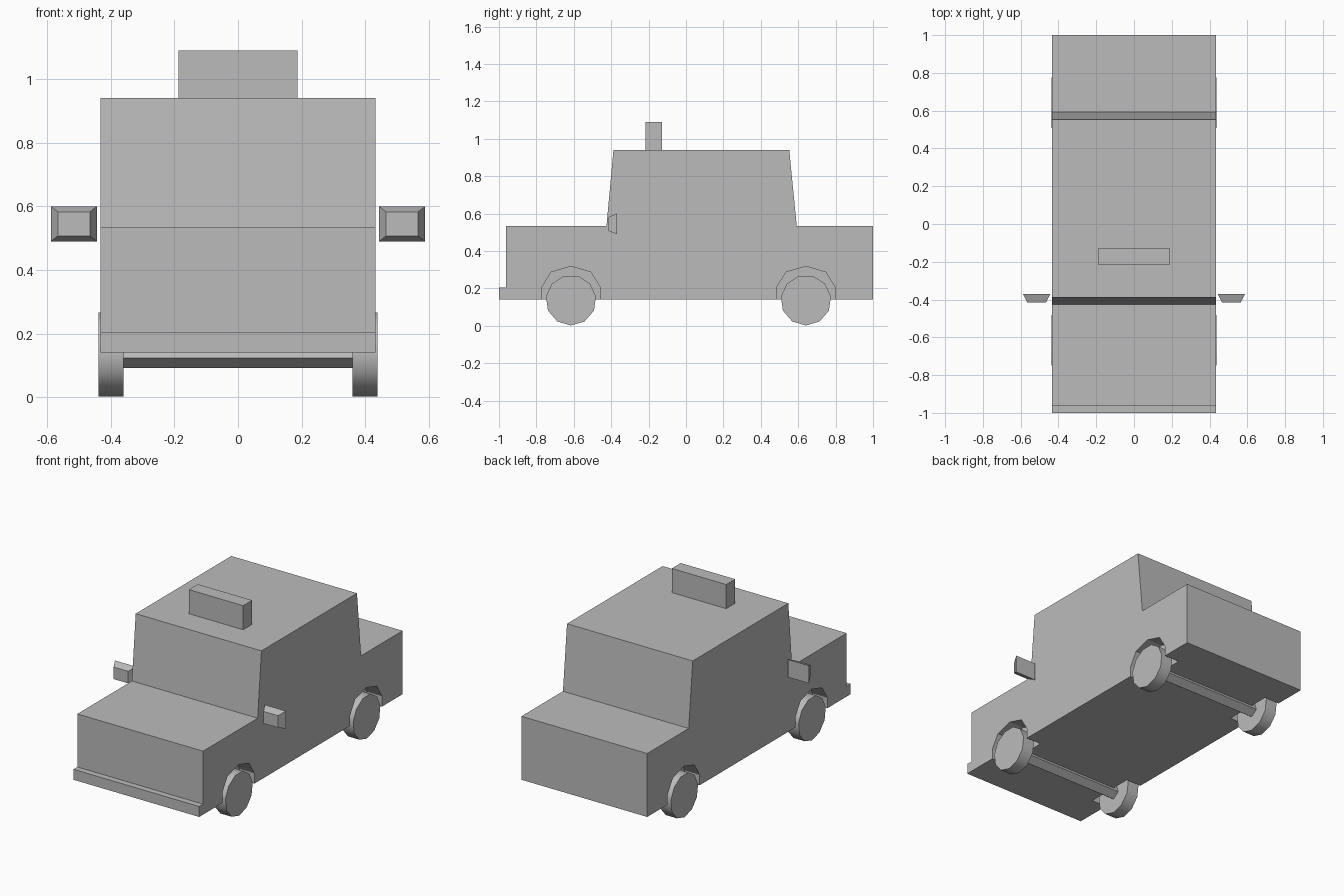
import bpy, bmesh, math
from mathutils import Matrix

if "Cube" in bpy.data.objects:
    bpy.data.objects.remove(bpy.data.objects["Cube"])

grey = bpy.data.materials.new("plain_grey")
grey.use_nodes = True
grey.diffuse_color = (0.5, 0.5, 0.5, 1)
grey.node_tree.nodes["Principled BSDF"].inputs["Base Color"].default_value = (0.5, 0.5, 0.5, 1)


def finish(name, bm):
    bmesh.ops.recalc_face_normals(bm, faces=bm.faces)
    mesh = bpy.data.meshes.new(name)
    bm.to_mesh(mesh)
    bm.free()
    mesh.materials.append(grey)
    obj = bpy.data.objects.new(name, mesh)
    bpy.context.collection.objects.link(obj)
    return obj


def select_only(obj):
    bpy.ops.object.select_all(action="DESELECT")
    obj.select_set(True)
    bpy.context.view_layer.objects.active = obj


def extrude_profile(name, profile, x0, x1):
    """Side profile of (y, z) points pulled from x0 to x1."""
    bm = bmesh.new()
    face = bm.faces.new([bm.verts.new((x0, y, z)) for y, z in profile])
    new = bmesh.ops.extrude_face_region(bm, geom=[face])["geom"]
    bmesh.ops.translate(bm, vec=(x1 - x0, 0, 0),
                        verts=[v for v in new if isinstance(v, bmesh.types.BMVert)])
    return finish(name, bm)


def cylinder_x(name, sides, radius, x0, x1, y, z):
    """Cylinder along x with one corner pointing straight down."""
    points = []
    for i in range(sides):
        a = -math.pi / 2 + math.tau * i / sides
        points.append((y + radius * math.cos(a), z + radius * math.sin(a)))
    return extrude_profile(name, points, x0, x1)


HALF = 0.433
AXLE_Z = 0.137
AXLES = {"front": -0.615, "rear": 0.641}

# Body shell with bumper, bonnet, cabin and boot
body = extrude_profile("body", [
    (-1, 0.14), (-1, 0.205), (-0.962, 0.205), (-0.962, 0.535),
    (-0.425, 0.535), (-0.388, 0.94), (0.552, 0.94), (0.592, 0.535),
    (1, 0.535), (1, 0.14)], -HALF, HALF)

# Wheel arches cut into the body
arch = [(-0.157, 0.05), (-0.157, 0.205), (-0.106, 0.287), (0, 0.318),
        (0.106, 0.287), (0.157, 0.205), (0.157, 0.05)]
for y in AXLES.values():
    for side in (-1, 1):
        cutter = extrude_profile("arch_cutter", [(y + dy, z) for dy, z in arch],
                                 side * 0.33, side * 0.6)
        cutter.hide_render = True
        mod = body.modifiers.new("arch", "BOOLEAN")
        mod.operation = "DIFFERENCE"
        mod.solver = "EXACT"
        mod.object = cutter
        select_only(body)
        bpy.ops.object.modifier_apply(modifier=mod.name)
        bpy.data.objects.remove(cutter)

# Wheels and axles
for end, y in AXLES.items():
    cylinder_x(end + "_axle", 5, 0.045, -0.37, 0.37, y, AXLE_Z)
    for label, side in (("right", -1), ("left", 1)):
        wheel = cylinder_x(f"{end}_{label}_wheel", 11, 0.135,
                           side * 0.36, side * 0.438, y, AXLE_Z)
        select_only(wheel)
        bpy.ops.object.shade_smooth_by_angle(angle=math.radians(40))

# Wing mirrors, tapering towards the front
for label, side in (("right", -1), ("left", 1)):
    bm = bmesh.new()
    bmesh.ops.create_cube(bm, size=1)
    for v in bm.verts:
        front = v.co.y < 0
        v.co.x *= 0.1 if front else 0.145
        v.co.z *= 0.075 if front else 0.11
        v.co.y *= 0.045
    bmesh.ops.translate(bm, vec=(side * 0.516, -0.392, 0.545), verts=bm.verts)
    finish(label + "_mirror", bm)

# Roof sign
bm = bmesh.new()
bmesh.ops.create_cube(bm, size=1, matrix=Matrix.Translation((0, -0.172, 1.015))
                      @ Matrix.Diagonal((0.374, 0.088, 0.15, 1)))
finish("roof_sign", bm)
